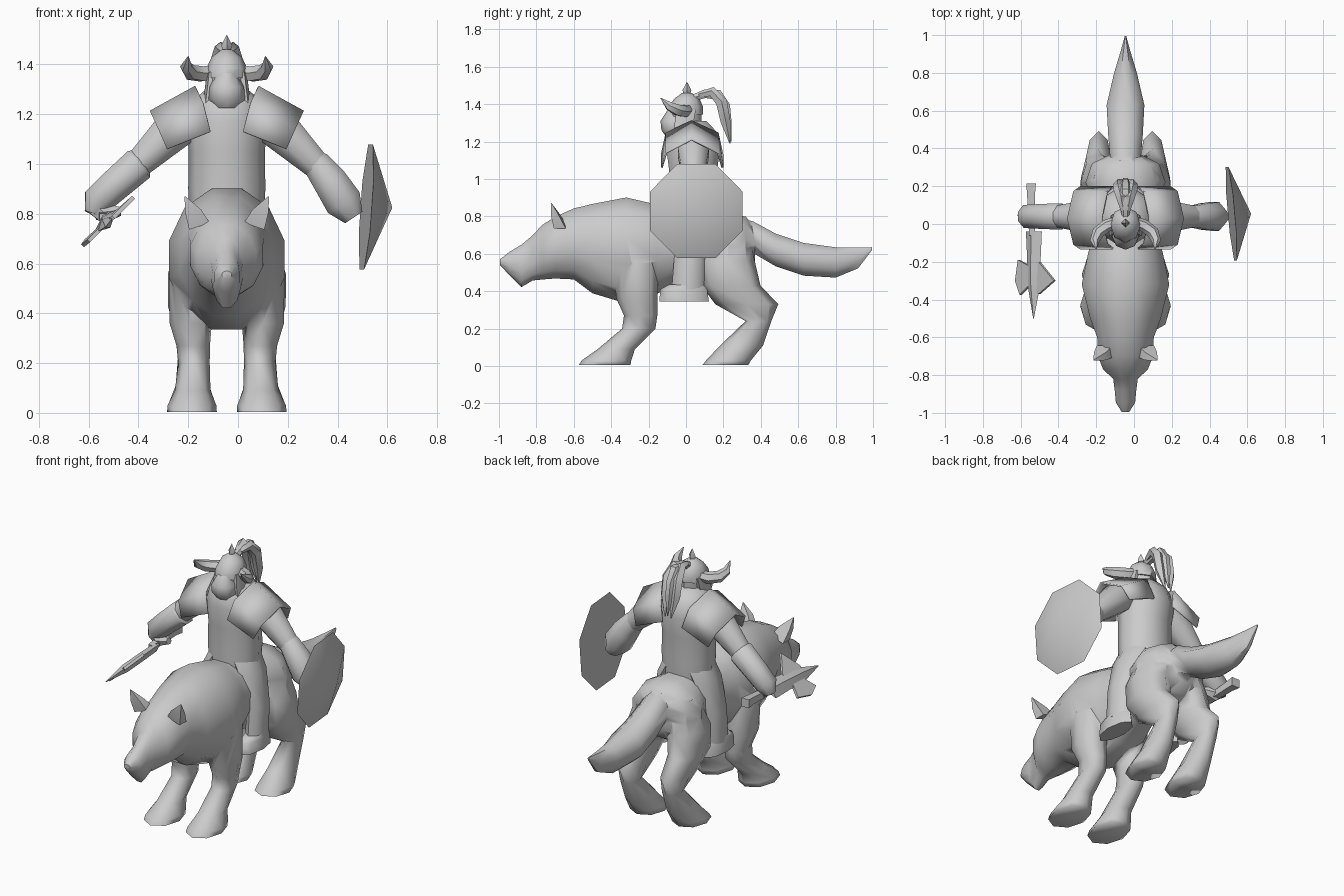
import bpy, bmesh, math
from mathutils import Vector

CX = -0.045  # shared centre line of mount and rider
mat = bpy.data.materials.new("plain grey")
mat.diffuse_color = (0.6, 0.6, 0.6, 1)


def finish(name, bm, smooth=50):
    bmesh.ops.recalc_face_normals(bm, faces=bm.faces)
    me = bpy.data.meshes.new(name)
    bm.to_mesh(me)
    bm.free()
    ob = bpy.data.objects.new(name, me)
    bpy.context.collection.objects.link(ob)
    me.materials.append(mat)
    if smooth:
        bpy.ops.object.select_all(action='DESELECT')
        ob.select_set(True)
        bpy.context.view_layer.objects.active = ob
        bpy.ops.object.shade_smooth_by_angle(angle=math.radians(smooth))
    return ob


def loft(name, rings, n=10, smooth=50, phase=0.5):
    """Skin a list of (centre, u, v) ellipses and cap both ends."""
    bm = bmesh.new()
    loops = []
    for c, u, v in rings:
        angs = [2 * math.pi * (i + phase) / n for i in range(n)]
        loops.append([bm.verts.new(Vector(c) + Vector(u) * math.cos(a) + Vector(v) * math.sin(a)) for a in angs])
    for a, b in zip(loops, loops[1:]):
        for i in range(n):
            bm.faces.new((a[i], a[(i + 1) % n], b[(i + 1) % n], b[i]))
    bm.faces.new(loops[0])
    bm.faces.new(loops[-1])
    return finish(name, bm, smooth)


def along_y(name, rows, n=10, k=1.04):
    """Rows of y, bottom, top, half width."""
    return loft(name, [((CX, y, (b + t) / 2), (w * k, 0, 0), (0, 0, (t - b) / 2 * k)) for y, b, t, w in rows], n)


def along_z(name, rows, s=1, n=8, k=1.02, smooth=50):
    """Rows of z, front y, back y, side offset, half width."""
    return loft(name, [((CX + s * o, (f + b) / 2, z), (w * k, 0, 0), (0, (b - f) / 2 * k, 0))
                       for z, f, b, o, w in rows], n, smooth, 0)


def tube(name, pts, n=6, smooth=50):
    """Points of x, y, z, radius, with an untwisted section."""
    P = [Vector(p[:3]) for p in pts]
    rings, u = [], None
    for i, p in enumerate(P):
        t = (P[min(i + 1, len(P) - 1)] - P[max(i - 1, 0)]).normalized()
        if u is None:
            u = t.cross(Vector((0, 1, 0) if abs(t.y) < 0.75 else (1, 0, 0)))
        u = (u - t * u.dot(t)).normalized()
        rings.append((p, u * pts[i][3], t.cross(u) * pts[i][3]))
    return loft(name, rings, n, smooth)


def plate(name, outline, thick, place):
    """Flat outline of (a, b), given a thickness; place maps (a, b, c) to space."""
    bm = bmesh.new()
    sides = [[bm.verts.new(place(a, b, c)) for a, b in outline] for c in (-thick / 2, thick / 2)]
    bm.faces.new(sides[0])
    bm.faces.new(sides[1])
    m = len(outline)
    for i in range(m):
        j = (i + 1) % m
        bm.faces.new((sides[0][i], sides[0][j], sides[1][j], sides[1][i]))
    return finish(name, bm, 0)


def unite(base, parts):
    """Join closed parts into one outer skin; keep them apart if that fails."""
    for p in parts:
        mod = base.modifiers.new("union", 'BOOLEAN')
        mod.operation, mod.solver, mod.object = 'UNION', 'EXACT', p
    dg = bpy.context.evaluated_depsgraph_get()
    me = bpy.data.meshes.new_from_object(base.evaluated_get(dg))
    base.modifiers.clear()
    zs = [v.co.z for v in me.vertices]
    ys = [v.co.y for v in me.vertices]
    if zs and min(zs) < 0.02 and max(ys) > 0.9 and min(ys) < -0.9:
        base.data = me
        for p in parts:
            bpy.data.objects.remove(p)


# Mount: head and body in one skin, then tail
body = along_y("mount_body", [
    (-0.995, .54, .57, .02), (-0.945, .485, .61, .052), (-0.88, .42, .65, .058), (-0.82, .455, .70, .066),
    (-0.77, .46, .755, .12), (-0.70, .465, .80, .148), (-0.60, .46, .845, .152), (-0.50, .385, .87, .19),
    (-0.32, .33, .905, .235), (-0.15, .385, .865, .20), (0.0, .47, .82, .15), (0.12, .47, .82, .165),
    (0.22, .44, .82, .215), (0.32, .50, .80, .18), (0.37, .55, .74, .08)], 12, 1.02)
mount_parts = [along_y("tail", [
    (0.30, .64, .79, .06), (0.36, .60, .775, .085), (0.48, .53, .71, .095), (0.63, .48, .66, .103),
    (0.80, .47, .637, .062), (0.92, .52, .635, .025), (0.995, .62, .635, .004)], 8, 1.05)]

for s, side in ((-1, "left"), (1, "right")):
    # Mount legs and ears
    mount_parts.append(along_z("front_leg_" + side, [
        (.66, -.36, -.17, .11, .08), (.55, -.39, -.15, .135, .095), (.36, -.37, -.155, .145, .083),
        (.27, -.33, -.155, .135, .066), (.20, -.34, -.165, .132, .062), (.09, -.47, -.275, .137, .07),
        (.03, -.555, -.295, .14, .096), (.004, -.57, -.30, .14, .098)], s, 8, 1.02, 100))
    mount_parts.append(along_z("hind_leg_" + side, [
        (.74, .14, .33, .08, .09), (.56, .08, .365, .13, .105), (.43, .085, .395, .145, .09),
        (.33, .16, .49, .142, .066), (.24, .32, .455, .14, .054), (.11, .185, .41, .138, .066),
        (.03, .11, .345, .14, .095), (.004, .09, .33, .14, .098)], s, 8, 1.02, 100))
    loft("ear_" + side, [((CX + s * .11, -.675, .75), (.058, 0, -s * .02), (0, .045, 0)),
                         ((CX + s * .135, -.70, .81), (.045, 0, -s * .01), (0, .03, 0)),
                         ((CX + s * .168, -.72, .87), (.003, 0, 0), (0, .003, 0))], 4, 30)

    # Rider legs and shoes
    along_z("rider_leg_" + side, [
        (.86, -.07, .14, .07, .07), (.78, -.08, .14, .115, .06), (.60, -.06, .10, .165, .05),
        (.41, -.075, .095, .165, .05)], s)
    along_z("shoe_" + side, [(.435, -.09, .09, .165, .045), (.41, -.135, .11, .165, .052),
                             (.345, -.14, .12, .165, .055)], s)

    # Arms and cuffs
    tube("upper_arm_" + side, [(CX + s * .13, .04, 1.20, .08), (CX + s * .21, .04, 1.14, .09),
                               (CX + s * .37, .04, .985, .058)], 8)
    if s < 0:
        tube("forearm_left", [(-.38, .04, 1.01, .055), (-.397, .04, 1.0, .075), (-.50, .04, .91, .07),
                              (-.565, .04, .85, .066), (-.585, .035, .80, .035)], 8)
        tube("hand_left", [(-.575, .04, .84, .05), (-.535, .03, .80, .045), (-.475, .02, .81, .02)], 6)
    else:
        tube("forearm_right", [(.29, .04, 1.015, .055), (.315, .04, 1.0, .062), (.37, .04, .93, .075),
                               (.425, .04, .845, .082), (.465, .04, .785, .045)], 8)

    # Arched shoulder pad, ridge running outward
    bm = bmesh.new()
    rows = [[bm.verts.new((s * (x - CX) + CX, y, z)) for x, y, z in row] for row in (
        [(.02, -.13, 1.13), (.05, -.105, 1.245), (.08, .03, 1.31), (.05, .17, 1.245), (.02, .195, 1.13)],
        [(.195, -.13, 1.06), (.23, -.105, 1.14), (.262, .03, 1.21), (.23, .17, 1.14), (.195, .195, 1.06)])]
    for i in range(4):
        bm.faces.new((rows[0][i], rows[0][i + 1], rows[1][i + 1], rows[1][i]))
    pad = finish("shoulder_pad_" + side, bm, 40)
    sol = pad.modifiers.new("thickness", 'SOLIDIFY')
    sol.thickness = 0.01
    sol.offset = 0

    # Helmet horns, curving out, forward and up
    tube("horn_" + side, [(CX + s * .05, .01, 1.37, .03), (CX + s * .10, -.01, 1.362, .034),
                          (CX + s * .145, -.045, 1.368, .033), (CX + s * .163, -.09, 1.39, .025),
                          (CX + s * .155, -.135, 1.432, .002)], 6)
    # Side locks of hair, and hanging strands of the plume
    along_z("side_hair_" + side, [(1.22, -.06, -.01, .085, .008), (1.27, -.07, .04, .072, .02),
                                  (1.37, -.06, .06, .06, .02)], s, 6)
    tube("plume_strand_" + side, [(CX + s * .01, .07, 1.45, .015), (CX + s * .022, .14, 1.465, .028),
                                  (CX + s * .035, .19, 1.41, .032), (CX + s * .035, .21, 1.31, .028),
                                  (CX + s * .02, .235, 1.19, .003)], 5)
unite(body, mount_parts)

# Rider torso and neck
along_z("torso", [(.76, -.09, .16, 0, .145), (.90, -.095, .17, 0, .152), (1.05, -.095, .17, 0, .15),
                  (1.17, -.11, .19, 0, .16), (1.25, -.09, .17, 0, .14), (1.31, -.05, .11, 0, .07)], 1, 10)
# Head, beard, helmet, helmet spike and plume
along_z("head", [(1.24, -.06, .07, 0, .055), (1.31, -.09, .08, 0, .075), (1.38, -.09, .08, 0, .075)])
along_z("beard", [(1.225, -.105, -.02, 0, .045), (1.26, -.13, 0, 0, .072), (1.31, -.135, 0, 0, .068),
                  (1.365, -.10, 0, 0, .04)])
along_z("helmet", [(1.345, -.10, .09, 0, .08), (1.385, -.095, .09, 0, .08), (1.43, -.06, .07, 0, .06),
                   (1.46, -.02, .03, 0, .02)])
along_z("helmet_spike", [(1.45, -.012, .022, 0, .012), (1.475, -.018, .028, 0, .022),
                         (1.518, .004, .006, 0, .001)], 1, 4)
tube("plume", [(CX, .03, 1.43, .02), (CX, .10, 1.455, .026), (CX, .17, 1.45, .033), (CX, .212, 1.39, .028),
               (CX, .225, 1.30, .022), (CX, .24, 1.20, .003)], 6)

# Eight sided shield with a raised centre, slightly tilted
bm = bmesh.new()
rim = []
for i in range(8):
    a = math.radians(22.5 + 45 * i)
    y, z = .268 * math.cos(a), .272 * math.sin(a)
    rim.append(bm.verts.new((.515 - .09 * y + .07 * z, .055 + y, .828 + z)))
peak = bm.verts.new((.62, .055, .825))
for i in range(8):
    bm.faces.new((rim[i], rim[(i + 1) % 8], peak))
bm.faces.new(rim)
finish("shield", bm, 35)


# Hand weapon: grip, long diamond blade and cross blades in one slanted plane
def slanted(x, y, c):
    return Vector((x - c * .7, y, .765 + .95 * (x + .53) + .06 * (y + .25) + c * .7))


tube("weapon_grip", [(-.545, .215, .80, .036), (-.545, .16, .80, .03), (-.54, -.06, .785, .022)], 4, 20)
O = slanted(0, 0, 0)
loft("weapon_blade", [(slanted(x, y, 0), slanted(w, 0, 0) - O, slanted(0, 0, t) - O) for x, y, w, t in (
    (-.53, -.04, .042, .022), (-.53, -.18, .036, .024), (-.53, -.32, .034, .024), (-.532, -.50, .002, .002))],
    4, 20, 0)
plate("weapon_cross_blade", [(-.555, -.22), (-.61, -.19), (-.625, -.30), (-.60, -.375), (-.555, -.33),
                             (-.50, -.37), (-.42, -.30), (-.50, -.20)], .016, slanted)
